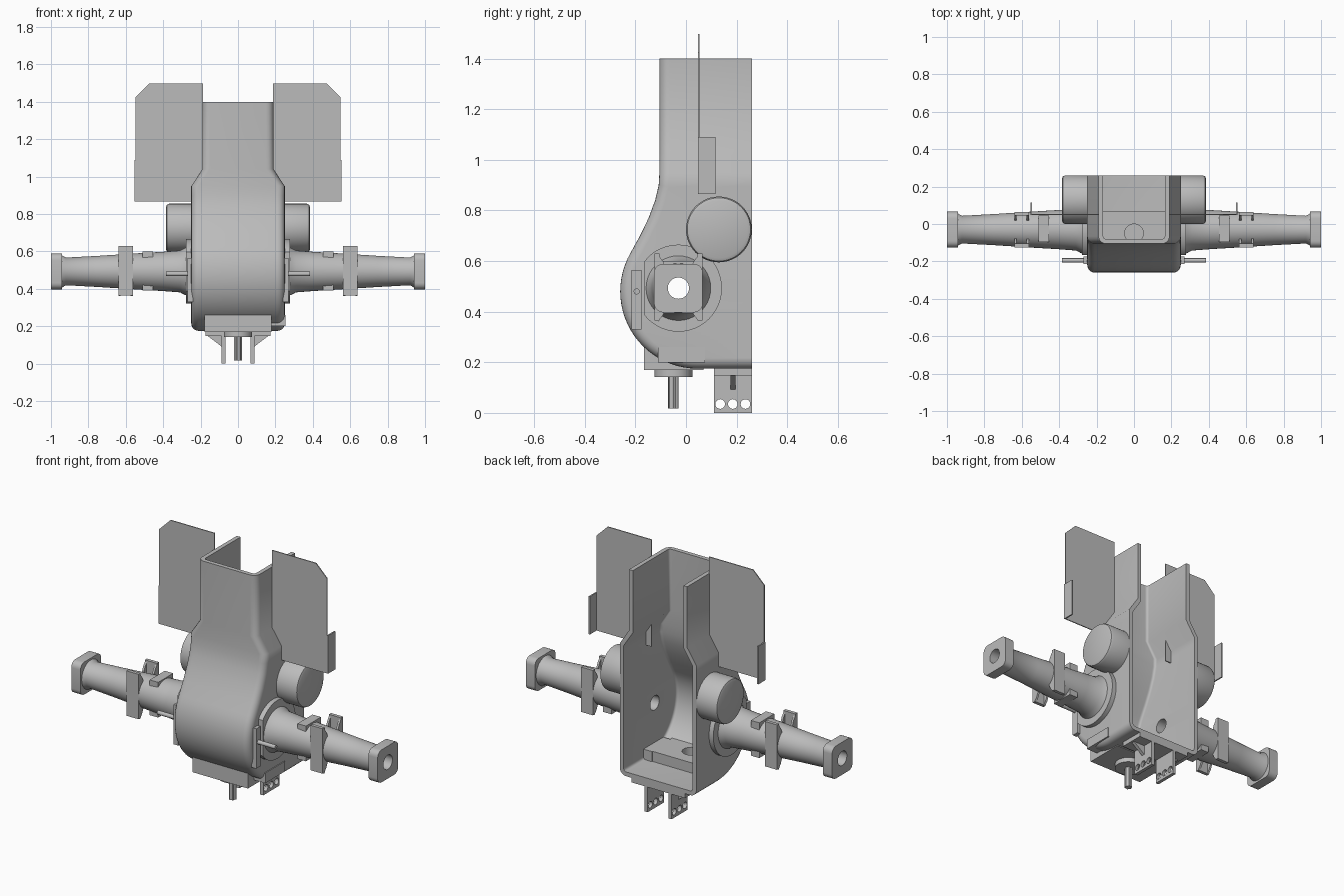
import bpy, bmesh, math
from mathutils import Vector, Matrix

old = bpy.data.objects.get("Cube")
if old:
    bpy.data.objects.remove(old, do_unlink=True)

grey = bpy.data.materials.new("cast_grey")
grey.use_nodes = True
COLOUR = (0.5, 0.5, 0.5, 1)
grey.diffuse_color = COLOUR
grey.node_tree.nodes["Principled BSDF"].inputs["Base Color"].default_value = COLOUR

AXLE_Y, AXLE_Z = -0.03, 0.493


def finish(name, bm, mirror=False, bevel=0, cutters=(), thickness=0):
    """Turn a bmesh into a shaded object, with its modifiers applied."""
    bmesh.ops.remove_doubles(bm, verts=bm.verts, dist=1e-5)
    bmesh.ops.recalc_face_normals(bm, faces=bm.faces)
    mesh = bpy.data.meshes.new(name)
    bm.to_mesh(mesh)
    bm.free()
    mesh.materials.append(grey)
    ob = bpy.data.objects.new(name, mesh)
    bpy.context.collection.objects.link(ob)
    if thickness:
        m = ob.modifiers.new("wall", 'SOLIDIFY')
        m.thickness, m.offset, m.use_even_offset = thickness, -1, True
    if bevel:
        m = ob.modifiers.new("round", 'BEVEL')
        m.width, m.segments, m.angle_limit = bevel, 3, math.radians(50)
    for c in cutters:
        m = ob.modifiers.new("hole", 'BOOLEAN')
        m.object, m.operation, m.solver = c, 'DIFFERENCE', 'EXACT'
    if mirror:
        ob.modifiers.new("mirror", 'MIRROR')
    bpy.ops.object.select_all(action='DESELECT')
    ob.select_set(True)
    bpy.context.view_layer.objects.active = ob
    for m in list(ob.modifiers):
        bpy.ops.object.modifier_apply(modifier=m.name)
    bpy.ops.object.shade_smooth_by_angle(angle=math.radians(35))
    return ob


def box(name, xs, ys, zs, **kw):
    bm = bmesh.new()
    bmesh.ops.create_cube(bm, size=1)
    for v in bm.verts:
        v.co = [(r[0] + r[1]) / 2 + c * (r[1] - r[0]) for r, c in zip((xs, ys, zs), v.co)]
    return finish(name, bm, **kw)


def lathe(name, profile, centre, axis, steps=40, **kw):
    """Closed solid of revolution from (distance, radius) pairs along x or z."""
    bm = bmesh.new()
    rings = []
    for d, r in profile:
        ring = []
        for i in range(steps):
            a = math.tau * i / steps
            c, s = r * math.cos(a), r * math.sin(a)
            co = (d, centre[0] + c, centre[1] + s) if axis == 'X' else (centre[0] + c, centre[1] + s, d)
            ring.append(bm.verts.new(co))
        rings.append(ring)
    for p, q in zip(rings, rings[1:]):
        for i in range(steps):
            j = (i + 1) % steps
            bm.faces.new((p[i], p[j], q[j], q[i]))
    bm.faces.new(rings[0])
    bm.faces.new(rings[-1])
    return finish(name, bm, **kw)


def prism(name, outline, offset, **kw):
    """Extrude a closed 3D outline by an offset vector."""
    bm = bmesh.new()
    face = bm.faces.new([bm.verts.new(p) for p in outline])
    out = bmesh.ops.extrude_face_region(bm, geom=[face])["geom"]
    for v in out:
        if isinstance(v, bmesh.types.BMVert):
            v.co += Vector(offset)
    return finish(name, bm, **kw)


# Cutters, removed at the end
bore = lathe("bore_cutter", [(-1.2, 0.042), (1.2, 0.042)], (AXLE_Y, AXLE_Z), 'X')
shaft_bore = lathe("shaft_cutter", [(0.172, 0.05), (0.4, 0.05)], (0, -0.05), 'Z')
pin_holes = [lathe("pin_cutter", [(-0.3, 0.019), (0.3, 0.019)], (y, 0.035), 'X', 24)
             for y in (0.135, 0.185, 0.235)]
cutters = [bore, shaft_bore] + pin_holes
for c in cutters:
    c.hide_render = True

# Main housing: front silhouette swept into a rounded U, open at back and top
BACK, R = 0.26, 0.04
path = [(-0.105, z) for z in (1.4, 1.04, 0.95)]
path += [(-0.108, 0.9), (-0.122, 0.84), (-0.148, 0.77), (-0.182, 0.7)]
for i in range(25):
    a = math.radians(150 + 5 * i)
    path.append((0.045 + 0.305 * math.cos(a), 0.48 + 0.305 * math.sin(a)))
path.append((BACK, 0.175))

bm = bmesh.new()
rows = []
for i, p in enumerate(path):
    p = Vector(p)
    before = Vector(path[max(i - 1, 0)])
    after = Vector(path[min(i + 1, len(path) - 1)])
    t = (after - before).normalized()
    if i == len(path) - 2:
        t = Vector((1, 0))
    n = Vector((t.y, -t.x))
    if n.x > 0 or n.y > 0.5:
        n = -n
    w = 0.19 if p.y > 1 else 0.25
    q = p - n * R
    half = [(w, BACK, q.y)]
    for k in range(6):
        a = math.pi / 2 * k / 5
        e = q + n * R * math.sin(a)
        half.append((w - R + R * math.cos(a), e.x, e.y))
    rows.append([bm.verts.new(c) for c in half + [(-x, y, z) for x, y, z in reversed(half)]])
for p, q in zip(rows, rows[1:]):
    last = len(p) - 2
    for k in range(last + 1):
        if q is rows[-1] and k in (0, last):
            continue
        bm.faces.new((p[k], p[k + 1], q[k + 1], q[k]))
finish("main_housing", bm, thickness=0.025, cutters=[bore, shaft_bore])

# Underside block and side pad
box("lower_block", (-0.18, 0.18), (-0.165, 0.07), (0.17, 0.26), cutters=[shaft_bore])
box("side_pad", (0.17, 0.255), (-0.11, 0.075), (0.2, 0.26))

# Output shaft with its collar and splines
lathe("shaft_collar", [(0.142, 0.075), (0.172, 0.075)], (0, -0.05), 'Z')
bm = bmesh.new()
N = 24
ring = [bm.verts.new(((0.022 if i % 4 < 2 else 0.017) * math.cos(math.tau * i / N),
                      -0.05 + (0.022 if i % 4 < 2 else 0.017) * math.sin(math.tau * i / N), 0.018))
        for i in range(N)]
face = bm.faces.new(ring)
for v in bmesh.ops.extrude_face_region(bm, geom=[face])["geom"]:
    if isinstance(v, bmesh.types.BMVert):
        v.co.z = 0.15
finish("splined_shaft", bm)

# Drawbar hanger
box("hanger_base", (-0.175, 0.175), (0.11, BACK), (0.148, 0.176))
box("hanger_plate", (0.068, 0.088), (0.11, BACK), (0, 0.15), cutters=pin_holes, mirror=True)
prism("hanger_gusset", [(0.086, 0.175, 0.15), (0.165, 0.175, 0.15), (0.086, 0.175, 0.09)],
      (0, 0.02, 0), mirror=True)

# Axle mounting flange: a disc with a flat front side
outline = []
for i in range(48):
    a = math.tau * i / 48
    outline.append((0.24, max(AXLE_Y + 0.172 * math.cos(a), -0.165), AXLE_Z + 0.172 * math.sin(a)))
prism("axle_flange", outline, (0.038, 0, 0), mirror=True, cutters=[bore])

# Tapered axle tube
lathe("axle_tube", [(0.26, 0.135), (0.285, 0.125), (0.31, 0.112), (0.4, 0.105), (0.55, 0.096),
                    (0.75, 0.083), (0.92, 0.074), (0.945, 0.088), (0.96, 0.088)],
      (AXLE_Y, AXLE_Z), 'X', mirror=True, cutters=[bore])

# Rounded square end flange
outline = []
for cx, cz, start in ((1, 1, 0), (-1, 1, 90), (-1, -1, 180), (1, -1, 270)):
    for k in range(6):
        a = math.radians(start + 18 * k)
        outline.append((0.94, AXLE_Y + cx * 0.061 + 0.035 * math.cos(a),
                        AXLE_Z + cz * 0.061 + 0.035 * math.sin(a)))
prism("axle_end_flange", outline, (0.06, 0, 0), mirror=True, cutters=[bore])

# Clamp plates with corner webs on the front and back of each axle
for label, s in (("front", -1), ("back", 1)):
    face_y = AXLE_Y + s * 0.095
    box(label + "_clamp_plate", (0.562, 0.64), sorted((face_y, face_y - s * 0.02)),
        (0.365, 0.63), mirror=True)
    for end, u in (("upper", 1), ("lower", -1)):
        for x in (0.562, 0.628):
            prism(f"{label}_{end}_clamp_web",
                  [(x, face_y - s * 0.015, AXLE_Z + u * 0.132),
                   (x, face_y - s * 0.015, AXLE_Z + u * 0.04),
                   (x, face_y - s * 0.05, AXLE_Z + u * 0.07),
                   (x, face_y - s * 0.035, AXLE_Z + u * 0.105)], (0.012, 0, 0), mirror=True)

# Spring pads above and below each axle
for label, z in (("upper", 0.558), ("lower", 0.392)):
    box(label + "_axle_pad", (0.455, 0.51), (-0.095, 0.045), (z, z + 0.042), mirror=True)

# Front side plates with pins
box("pin_plate", (0.24, 0.27), (-0.215, -0.175), (0.33, 0.565), mirror=True)
lathe("side_pin", [(0.25, 0.012), (0.385, 0.012)], (-0.195, 0.48), 'X', 20, mirror=True)

# Brake drums
lathe("brake_drum", [(0.23, 0.13), (0.368, 0.13), (0.38, 0.125), (0.385, 0.113)],
      (0.13, 0.725), 'X', 48, mirror=True)

# Fender plates with folded outer tabs
prism("fender_plate", [(0.187, 0.048, 0.866), (0.548, 0.048, 0.866), (0.548, 0.048, 1.425),
                       (0.475, 0.048, 1.497), (0.187, 0.048, 1.497)], (0, 0.006, 0), mirror=True)
box("fender_tab", (0.546, 0.554), (0.048, 0.116), (0.866, 1.09), mirror=True)

for c in cutters:
    bpy.data.objects.remove(c, do_unlink=True)
